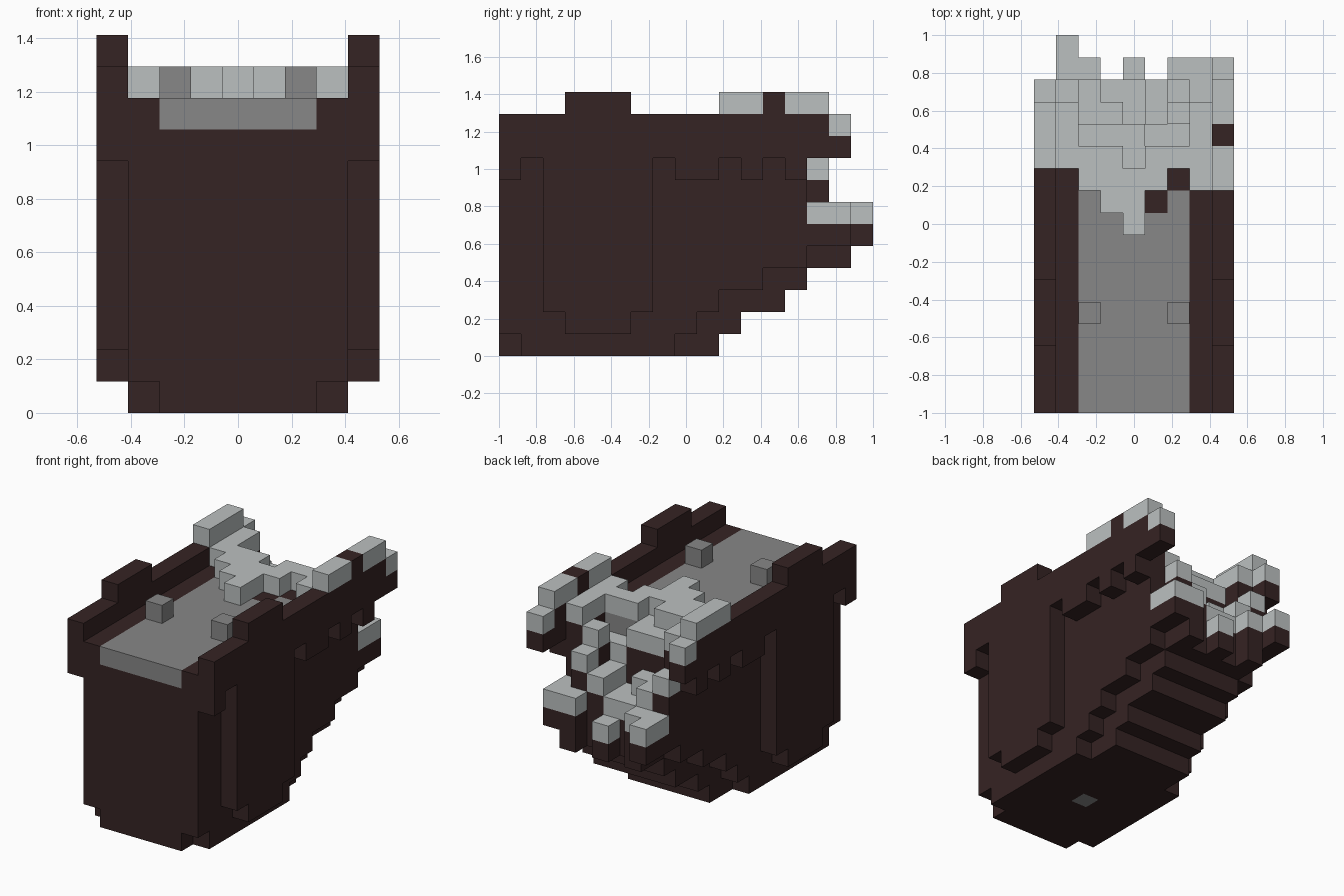
import bpy
import bmesh
from mathutils import Vector

cube = bpy.data.objects.get("Cube")
if cube:
    bpy.data.objects.remove(cube, do_unlink=True)

UNIT = 2 / 17            # edge of one block
ORIGIN = Vector((-4.5 * UNIT, -1, 0))
blocks = {}              # grid cell -> part name


def make_material(name, color):
    mat = bpy.data.materials.new(name)
    mat.use_nodes = True
    mat.diffuse_color = (*color, 1)
    mat.node_tree.nodes["Principled BSDF"].inputs["Base Color"].default_value = (*color, 1)
    return mat


dark = make_material("dark brown", (0.036, 0.017, 0.017))
grey = make_material("mid grey", (0.242, 0.242, 0.242))
pale = make_material("pale grey", (0.5, 0.527, 0.527))
PARTS = {"body": dark, "left_panel": dark, "right_panel": dark,
         "inlay": grey, "pale_caps": pale}


def span(value):
    """A number or an inclusive (first, last) pair as a range."""
    first, last = value if isinstance(value, tuple) else (value, value)
    return range(first, last + 1)


def fill(part, xs, ys, zs):
    for i in span(xs):
        for j in span(ys):
            for k in span(zs):
                blocks[i, j, k] = part


# Body: stepped underside, narrower at the bottom edges
for k, last in enumerate((9, 10, 11)):
    fill("body", (2, 6), (0, last), k)
fill("body", (2, 6), (0, 11), (3, 9))
for i in (1, 7):
    fill("body", i, (1, 7), 0)
    fill("body", i, (0, 8), 1)
    fill("body", i, (0, 9), 2)
    fill("body", i, (0, 11), (3, 9))

# Grey top inlay with two studs, and the plug underneath
fill("inlay", (2, 6), (0, 11), 9)
for i in (2, 6):
    fill("inlay", i, 4, 10)
fill("inlay", 4, 4, 0)
fill("body", 5, 9, 9)
fill("body", 6, 10, 9)


def underside(i, j):
    """Lowest block of a column in the broken rear."""
    if j < 12:
        return 9
    if i in (1, 7):
        return 4 if j < 14 else 5
    return min(j - 10, 4)


def capped(xs, ys, top):
    """Dark columns, each ending in one pale block."""
    for i in span(xs):
        for j in span(ys):
            for k in range(underside(i, j), top):
                blocks.setdefault((i, j, k), "body")
            blocks[i, j, top] = "pale_caps"


# Upper pale layer
capped(1, (11, 13), 10)
capped(2, (10, 11), 10)
capped(3, (9, 11), 10)
capped(4, (8, 10), 10)
capped(5, (10, 11), 10)
capped(6, 11, 10)
capped(7, (10, 13), 10)

# Descending ragged rear
capped(4, (11, 12), 9)
capped((2, 3), 12, 9)
capped((5, 6), 12, 8)
capped(6, 13, 9)
capped(6, 14, 8)
capped(1, 14, 8)
capped(2, (13, 14), 7)
capped(3, 13, 7)
capped(5, (13, 14), 7)
capped(3, 14, 6)
capped(4, (13, 14), 6)
capped(7, (14, 15), 6)
capped(6, 15, 6)
capped(4, 15, 5)
capped(2, 15, 6)
capped(1, (15, 16), 6)

# Side panels: rim, front corner, hanging plate, small teeth and raised grip
for part, i in (("right_panel", 0), ("left_panel", 8)):
    fill(part, i, (0, 13), (9, 10))
    fill(part, i, 0, 8)
    fill(part, i, (2, 6), (2, 8))
    fill(part, i, (3, 5), 1)
    fill(part, i, (3, 5), 11)
    for j in (8, 9, 11, 13):
        fill(part, i, j, 8)

# Uneven rear ends of the two rims
fill("right_panel", 0, 14, 9)
fill("pale_caps", 0, 14, 10)
fill("pale_caps", 0, (11, 13), 11)
fill("left_panel", 8, (14, 15), 9)
fill("left_panel", 8, 14, 10)
fill("pale_caps", 8, 15, 10)
fill("pale_caps", 8, (10, 14), 11)
fill("left_panel", 8, 12, 11)


def build(part, mat):
    """Skin the outer faces of one part and merge the flat areas."""
    bm = bmesh.new()
    corners = {}

    def corner(point):
        key = tuple(round(c) for c in point)
        if key not in corners:
            corners[key] = bm.verts.new(ORIGIN + Vector(key) * UNIT)
        return corners[key]

    for cell, owner in blocks.items():
        if owner != part:
            continue
        middle = Vector(cell) + Vector((0.5, 0.5, 0.5))
        for axis in range(3):
            for sign in (-1, 1):
                n = Vector((0, 0, 0))
                n[axis] = sign
                if tuple(round(c) for c in Vector(cell) + n) in blocks:
                    continue
                a = Vector((0, 0, 0))
                a[(axis + 1) % 3] = 1
                b = n.cross(a)
                ring = (-a - b, a - b, a + b, b - a)
                bm.faces.new([corner(middle + (n + r) / 2) for r in ring])
    bmesh.ops.dissolve_limit(bm, angle_limit=0.01, verts=bm.verts[:], edges=bm.edges[:])
    mesh = bpy.data.meshes.new(part)
    bm.to_mesh(mesh)
    bm.free()
    mesh.materials.append(mat)
    bpy.context.collection.objects.link(bpy.data.objects.new(part, mesh))


for part, mat in PARTS.items():
    build(part, mat)
